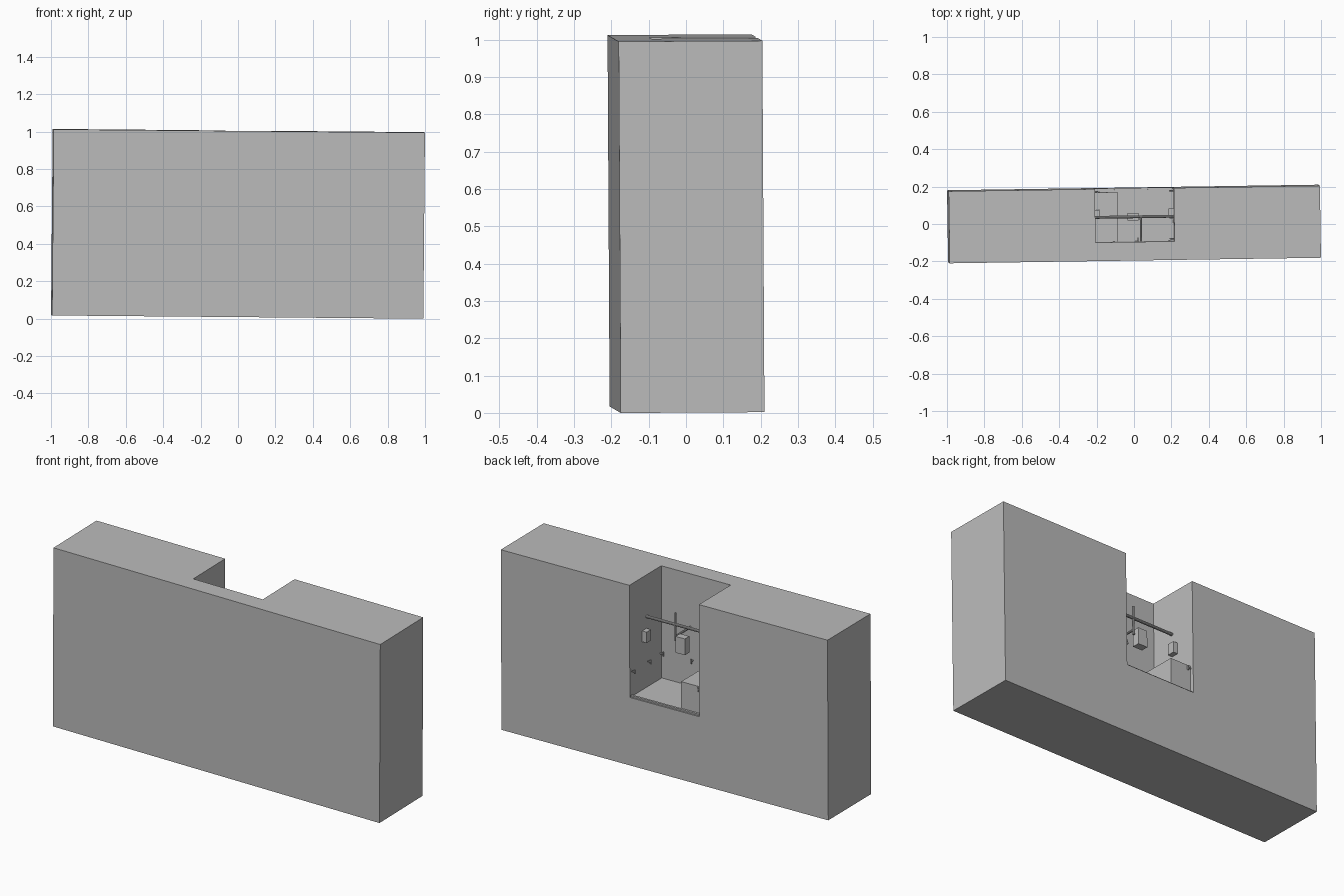
import bpy, bmesh, math
from mathutils import Matrix, Vector, Euler

cube = bpy.data.objects.get("Cube")
if cube:
    bpy.data.objects.remove(cube, do_unlink=True)

grey = bpy.data.materials.new("plain_grey")
grey.use_nodes = True
grey.diffuse_color = (0.5, 0.5, 0.5, 1)
grey.node_tree.nodes["Principled BSDF"].inputs["Base Color"].default_value = (0.5, 0.5, 0.5, 1)

# The whole block stands very slightly askew
W, D, H = 1.985, 0.385, 0.995
tilt = Euler([math.radians(a) for a in (0.33, 0.5, 0.86)]).to_matrix().to_4x4()
FRAME = Matrix.Translation((0, 0, 0.507)) @ tilt
FLOOR = -0.122                      # niche floor, in block coordinates
SIDE, INNER, BACK = 0.211, -0.093, D / 2


def finish(name, bm):
    bm.transform(FRAME)
    mesh = bpy.data.meshes.new(name)
    bm.to_mesh(mesh)
    bm.free()
    mesh.materials.append(grey)
    ob = bpy.data.objects.new(name, mesh)
    bpy.context.collection.objects.link(ob)
    return ob


def box(name, low, high):
    low, high = Vector(low), Vector(high)
    bm = bmesh.new()
    bmesh.ops.create_cube(bm, size=1, matrix=Matrix.Translation((low + high) / 2)
                          @ Matrix.Diagonal((*(high - low), 1)))
    return finish(name, bm)


def rod(name, a, b, radius):
    a, b = Vector(a), Vector(b)
    turn = (b - a).to_track_quat('Z', 'Y').to_matrix().to_4x4()
    bm = bmesh.new()
    bmesh.ops.create_cone(bm, cap_ends=True, segments=10, radius1=radius, radius2=radius,
                          depth=(b - a).length, matrix=Matrix.Translation((a + b) / 2) @ turn)
    return finish(name, bm)


def hook(name, foot, out):
    # Short peg with an upturned tip
    foot, out = Vector(foot), Vector(out)
    tip = foot + out * 0.018
    rod(name + "_peg", foot, tip, 0.004)
    rod(name + "_tip", tip - Vector((0, 0, 0.012)), tip + Vector((0, 0, 0.012)), 0.004)


# Main slab with the open niche cut out of its back and top
block = box("block", (-W / 2, -D / 2, -H / 2), (W / 2, D / 2, H / 2))
cutter = box("niche_cutter", (-SIDE, INNER, FLOOR), (SIDE, BACK + 0.1, H))
cutter.hide_render = True
cut = block.modifiers.new("niche", 'BOOLEAN')
cut.operation = 'DIFFERENCE'
cut.solver = 'EXACT'
cut.object = cutter
bpy.context.view_layer.objects.active = block
bpy.ops.object.modifier_apply(modifier=cut.name)
bpy.data.objects.remove(cutter, do_unlink=True)

# Ledge in the niche corner and low sill along its open edge
box("corner_ledge", (-SIDE, INNER, FLOOR), (-0.087, 0.172, FLOOR + 0.155))
box("sill", (-SIDE, 0.172, FLOOR), (SIDE, 0.184, FLOOR + 0.008))

# Cross rail, upright and arm carrying the central box
rail_z = FLOOR + 0.39
rod("cross_rail", (-SIDE, 0.04, rail_z), (SIDE, 0.04, rail_z), 0.008)
rod("upright", (0.035, 0.04, FLOOR + 0.30), (0.035, 0.04, FLOOR + 0.455), 0.006)
rod("arm", (0.035, 0.04, FLOOR + 0.325), (0.035, INNER, FLOOR + 0.325), 0.006)
box("central_box", (-0.035, 0.02, FLOOR + 0.245), (0.022, 0.06, FLOOR + 0.335))

# Wall boxes and hooks on both sides of the niche
for side, word in ((1, "left"), (-1, "right")):
    xs = sorted((side * SIDE, side * (SIDE - 0.027)))
    box(word + "_wall_box", (xs[0], 0.04, FLOOR + 0.265), (xs[1], 0.08, FLOOR + 0.325))
    for i, y in enumerate((0.175, 0.03, INNER + 0.012)):
        hook(f"{word}_hook_{i}", (side * SIDE, y, FLOOR + 0.14), (-side, 0, 0))
hook("inner_hook", (0.02, INNER, FLOOR + 0.145), (0, 1, 0))
